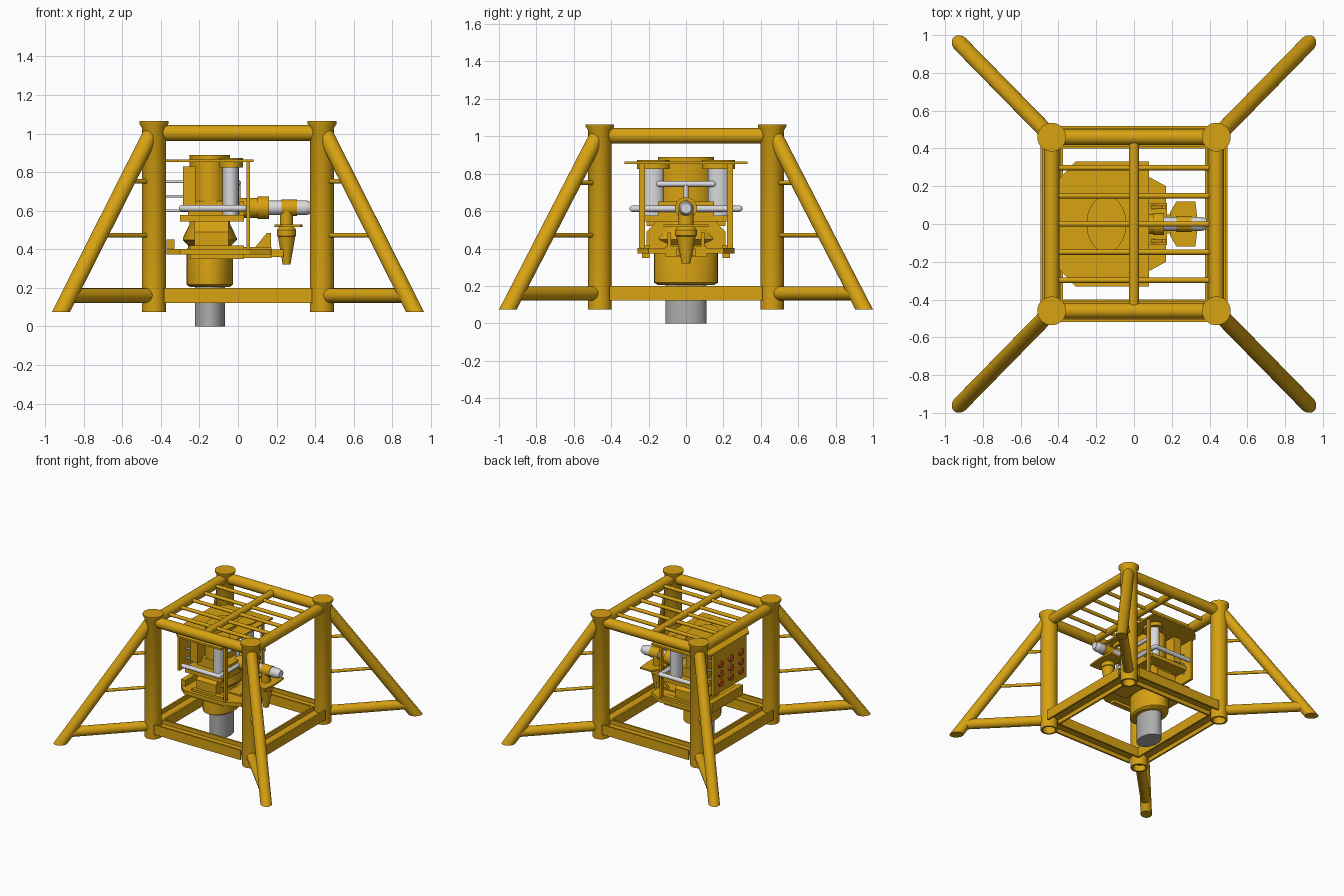
import bpy, bmesh, math
from mathutils import Vector, Matrix

if "Cube" in bpy.data.objects:
    bpy.data.objects.remove(bpy.data.objects["Cube"])


def material(name, rgb):
    m = bpy.data.materials.new(name)
    m.diffuse_color = (*rgb, 1)
    m.use_nodes = True
    m.node_tree.nodes["Principled BSDF"].inputs["Base Color"].default_value = m.diffuse_color
    return m


YELLOW = material("safety yellow", (0.68, 0.36, 0.006))
GREY = material("steel grey", (0.42, 0.42, 0.42))
WHITE = material("pale grey", (0.70, 0.70, 0.72))
RED = material("orange red", (0.60, 0.10, 0.01))


def finish(bm, name, mat, smooth=True):
    bmesh.ops.recalc_face_normals(bm, faces=bm.faces)
    me = bpy.data.meshes.new(name)
    bm.to_mesh(me)
    bm.free()
    me.materials.append(mat)
    ob = bpy.data.objects.new(name, me)
    bpy.context.collection.objects.link(ob)
    if smooth:
        bpy.ops.object.select_all(action='DESELECT')
        ob.select_set(True)
        bpy.context.view_layer.objects.active = ob
        bpy.ops.object.shade_smooth_by_angle(angle=math.radians(35))
    return ob


def add_rod(bm, a, b, r, r2=None, seg=24):
    a, b = Vector(a), Vector(b)
    d = b - a
    mtx = Matrix.Translation((a + b) / 2) @ d.to_track_quat('Z', 'Y').to_matrix().to_4x4()
    bmesh.ops.create_cone(bm, cap_ends=True, segments=seg, radius1=r,
                          radius2=r if r2 is None else r2, depth=d.length, matrix=mtx)


def rod(name, a, b, r, mat=YELLOW, r2=None, seg=24):
    bm = bmesh.new()
    add_rod(bm, a, b, r, r2, seg)
    return finish(bm, name, mat)


def pipe(name, pts, r, mat):
    bm = bmesh.new()
    for a, b in zip(pts, pts[1:]):
        add_rod(bm, a, b, r, seg=16)
    for p in pts:
        bmesh.ops.create_uvsphere(bm, u_segments=16, v_segments=8, radius=r,
                                  matrix=Matrix.Translation(p))
    return finish(bm, name, mat)


def lathe(name, x, y, prof, mat=YELLOW, sy=1.0, seg=40):
    bm = bmesh.new()
    rings = []
    for r, z in prof:
        rings.append([bm.verts.new((x + r * math.cos(t), y + sy * r * math.sin(t), z))
                      for t in (2 * math.pi * i / seg for i in range(seg))])
    for p, q in zip(rings, rings[1:]):
        for i in range(seg):
            j = (i + 1) % seg
            bm.faces.new((p[i], p[j], q[j], q[i]))
    bm.faces.new(rings[0])
    bm.faces.new(rings[-1])
    return finish(bm, name, mat)


def prism(name, pts, axis, lo, hi, mat=YELLOW):
    """Extrude a 2D outline along an axis: z (x,y), y (x,z) or x (y,z)."""
    put = {'z': lambda p, t: (p[0], p[1], t), 'y': lambda p, t: (p[0], t, p[1]),
           'x': lambda p, t: (t, p[0], p[1])}[axis]
    bm = bmesh.new()
    f = bm.faces.new([bm.verts.new(put(p, lo)) for p in pts])
    e = bmesh.ops.extrude_face_region(bm, geom=[f])
    d = Vector(put((0, 0), hi - lo))
    bmesh.ops.translate(bm, vec=d, verts=[v for v in e['geom'] if isinstance(v, bmesh.types.BMVert)])
    return finish(bm, name, mat, False)


def box(name, x0, x1, y0, y1, z0, z1, mat=YELLOW):
    return prism(name, [(x0, y0), (x1, y0), (x1, y1), (x0, y1)], 'z', z0, z1, mat)


CX, CY = 0.436, 0.46
TOP, FOOT = Vector((CX, CY, 1.03)), Vector((0.918, 0.952, 0.075))


def leg_at(z):
    return TOP.lerp(FOOT, (TOP.z - z) / (TOP.z - FOOT.z))


# Corner columns, splayed legs, braces and ladder rungs
for sx in (-1, 1):
    for sy in (-1, 1):
        s = Vector((sx, sy, 1))
        lathe("corner_column", sx * CX, sy * CY,
              [(0.048, 0.25), (0.048, 0.075), (0.063, 0.075), (0.063, 1.03),
               (0.076, 1.052), (0.076, 1.064)])
        bm = bmesh.new()
        end = FOOT + (FOOT - TOP) * 0.1
        add_rod(bm, TOP * s, end * s, 0.042, seg=32)
        cut = bmesh.ops.bisect_plane(bm, geom=bm.verts[:] + bm.edges[:] + bm.faces[:],
                                     plane_co=(0, 0, 0.075), plane_no=(0, 0, -1), clear_outer=True)
        bmesh.ops.holes_fill(bm, edges=[e for e in bm.edges if e.is_boundary], sides=0)
        finish(bm, "splayed_leg", YELLOW)
        for z, r in ((0.16, 0.038), (0.472, 0.012), (0.752, 0.012)):
            rod("leg_brace" if r > 0.02 else "leg_rung", Vector((CX, CY, z)) * s, leg_at(z) * s, r)

# Top tubes and H-section base beams
for s in (-1, 1):
    rod("top_tube_x", (-CX, s * CY, 1.003), (CX, s * CY, 1.003), 0.041)
    rod("top_tube_y", (s * CX, -CY, 1.003), (s * CX, CY, 1.003), 0.041)
    H = [(-.06, .122), (-.046, .122), (-.046, .155), (.046, .155), (.046, .122), (.06, .122),
         (.06, .2), (.046, .2), (.046, .168), (-.046, .168), (-.046, .2), (-.06, .2)]
    prism("base_beam_x", [(s * CY + u, z) for u, z in H], 'x', -0.385, 0.385)
    prism("base_beam_y", [(s * CX + u, z) for u, z in H], 'y', -0.41, 0.41)

# Roof grating
rod("roof_centre_bar", (0, -CY, 1.003), (0, CY, 1.003), 0.027)
for i in range(-2, 3):
    rod("roof_bar", (-CX, i * 0.149, 1.003), (CX, i * 0.149, 1.003), 0.014, seg=16)

# Wellhead and main valve body (oval in plan)
BX = -0.146
lathe("wellhead_pipe", BX, 0, [(0.078, 0), (0.078, 0.25)], GREY, 1.41)
lathe("lower_body", BX, 0, [(0.105, 0.205), (0.12, 0.217), (0.12, 0.38), (0.112, 0.42),
                            (0.14, 0.448), (0.14, 0.458), (0.105, 0.53), (0.105, 0.58)], sy=1.42)
lathe("upper_body", BX, 0, [(0.105, 0.56), (0.105, 0.89)], sy=1.42)
prism("body_wings", [(-.21, .40), (.21, .40), (.21, .49), (.14, .565), (-.14, .565), (-.21, .49)],
      'x', -0.225, -0.05)
box("valve_block", -0.26, 0.03, -0.15, 0.15, 0.57, 0.65)
box("middle_plate", -0.30, 0.03, -0.25, 0.25, 0.545, 0.577)
box("side_block", -0.285, -0.22, -0.2, 0.2, 0.62, 0.83)

# Decks with cut corners
prism("lower_deck", [(-.37, -.2), (-.3, -.26), (.06, -.26), (.17, -.2), (.17, .2), (.06, .26),
                     (-.3, .26), (-.37, .2)], 'z', 0.372, 0.402)
prism("upper_deck", [(-.395, -.24), (-.31, -.33), (.08, -.33), (.08, .33), (-.31, .33), (-.395, .24)],
      'z', 0.852, 0.866)
box("deck_stop", -0.37, -0.33, -0.2, 0.2, 0.40, 0.45)

# Accumulators, posts and side gussets
for s in (-1, 1):
    lathe("accumulator", -0.038, s * 0.175, [(0.042, 0.57), (0.042, 0.84)], WHITE, 1.35)
    lathe("accumulator_cap", -0.035, s * 0.175, [(0.062, 0.825), (0.062, 0.873)], YELLOW, 1.4)
    box("deck_post", 0.045, 0.063, s * 0.235 - 0.015, s * 0.235 + 0.015, 0.39, 0.86)
    prism("deck_gusset", [(0.08, 0.40), (0.17, 0.40), (0.17, 0.485), (0.15, 0.485)], 'y',
          s * 0.09 - 0.01, s * 0.09 + 0.01)
    box("deck_rail", -0.25, 0.03, s * 0.215 - 0.02, s * 0.215 + 0.02, 0.35, 0.42)

# Pale pipework
pipe("hydraulic_loop", [(-.29, -.285, .613), (.03, -.285, .613), (.03, .285, .613),
                        (-.29, .285, .613)], 0.017, WHITE)
pipe("crossover_pipe", [(.0, -.145, .745), (.0, .145, .745)], 0.015, WHITE)
pipe("crossover_drop", [(.0, 0, .745), (.0, 0, .63)], 0.013, WHITE)

# Control panel with knobs on the left side
box("control_panel", -0.395, -0.375, -0.21, 0.21, 0.52, 0.855)
for y in (-0.13, 0, 0.13):
    for z in (0.6, 0.675, 0.75):
        rod("panel_rod", (-0.26, y, z), (-0.38, y, z), 0.007, WHITE, seg=12)
        rod("panel_knob", (-0.39, y, z), (-0.41, y, z), 0.027, RED, seg=16)

# Horizontal outlet branch
Z = 0.615
for name, x0, x1, r, r2, m in (("outlet_neck", 0.0, 0.105, 0.052, 0.052, YELLOW),
                               ("outlet_flange", 0.10, 0.16, 0.059, 0.059, YELLOW),
                               ("outlet_pipe", 0.15, 0.24, 0.037, 0.037, WHITE),
                               ("choke_collar", 0.225, 0.305, 0.042, 0.042, YELLOW),
                               ("outlet_end", 0.30, 0.355, 0.038, 0.038, WHITE),
                               ("outlet_tip", 0.355, 0.385, 0.038, 0.028, WHITE)):
    rod(name, (x0, 0, Z), (x1, 0, Z), r, m, r2)

# Choke and its downward cone, with guide plate
lathe("choke_cone", 0.252, 0, [(0.02, 0.32), (0.045, 0.465), (0.05, 0.47), (0.05, 0.50),
                               (0.034, 0.52), (0.034, 0.62)], sy=1.15)
prism("choke_plate", [(.19, -.06), (.225, -.12), (.325, -.12), (.335, -.03), (.335, .03), (.325, .12),
                      (.225, .12), (.19, .06)], 'z', 0.515, 0.528)

# Bracket carrying the choke
box("bracket_base", -0.01, 0.175, -0.11, 0.11, 0.355, 0.412)
box("bracket_arm", 0.17, 0.235, -0.05, 0.05, 0.36, 0.40)
